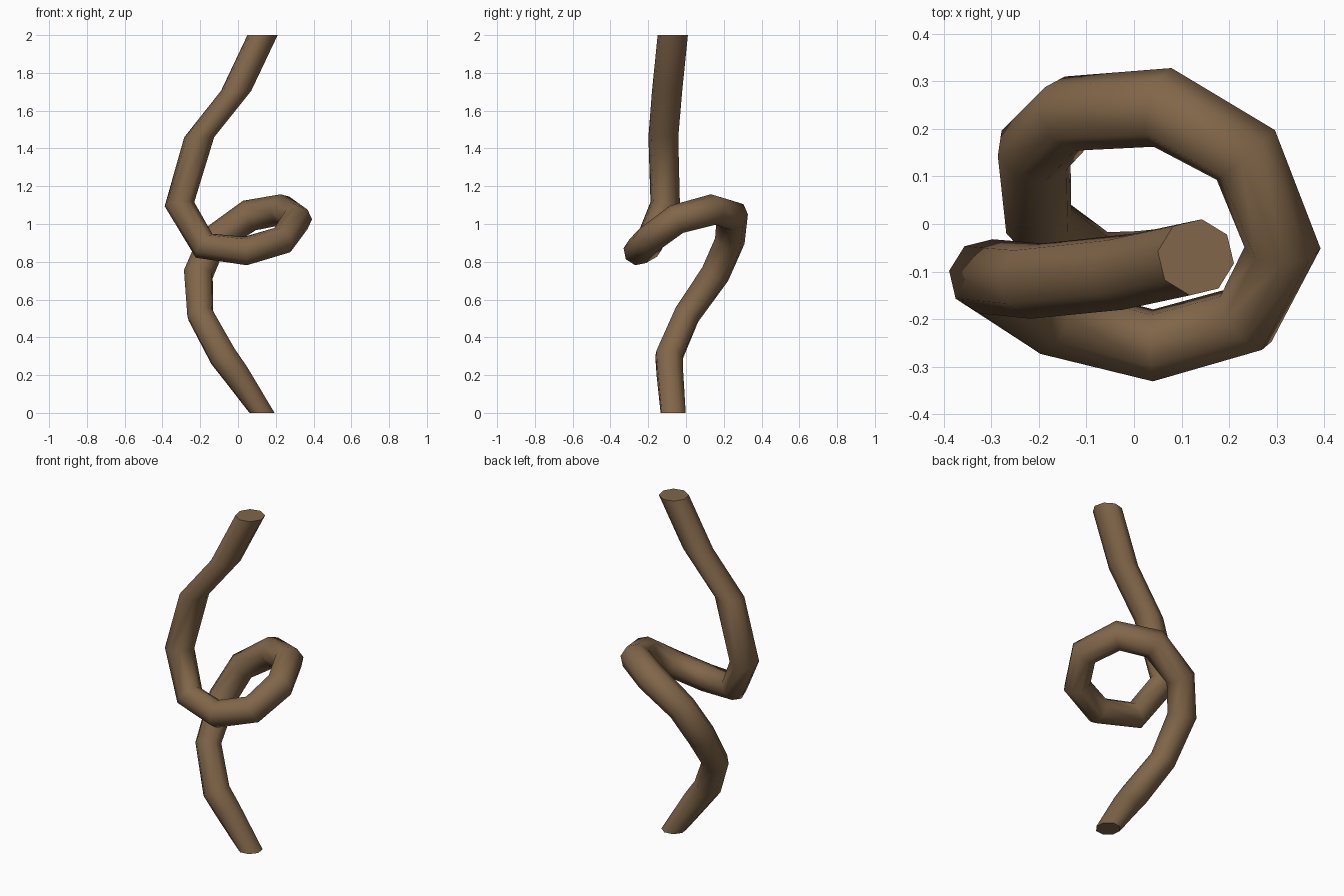
import bpy, bmesh, math
from mathutils import Vector

cube = bpy.data.objects.get("Cube")
if cube:
    bpy.data.objects.remove(cube, do_unlink=True)

SIDES = 8

# Centre line of the vine from top to bottom: x, y, z, radius
PATH = [
    (0.13, -0.07, 2.0, 0.081),
    (-0.01, -0.10, 1.705, 0.081),
    (-0.205, -0.12, 1.46, 0.08),
    (-0.31, -0.11, 1.105, 0.08),
    (-0.18, -0.20, 0.885, 0.077),
    (0.04, -0.255, 0.857, 0.077),
    (0.235, -0.20, 0.915, 0.077),
    (0.312, -0.05, 1.025, 0.08),
    (0.235, 0.145, 1.077, 0.082),
    (0.06, 0.245, 1.045, 0.085),
    (-0.135, 0.232, 0.91, 0.08),
    (-0.21, 0.155, 0.735, 0.08),
    (-0.20, 0.005, 0.52, 0.073),
    (-0.08, -0.09, 0.30, 0.077),
    (-0.01, -0.085, 0.205, 0.073),
    (0.127, -0.068, 0.0, 0.069),
]
LEVEL_RINGS = {0, 1, 2, len(PATH) - 1}  # rings that lie flat

points = [Vector(p[:3]) for p in PATH]


def ring_normal(i):
    if i in LEVEL_RINGS:
        return Vector((0, 0, -1))
    before = (points[i] - points[i - 1]).normalized()
    after = (points[i + 1] - points[i]).normalized()
    return (before + after).normalized()


# Sweep an eight-sided ring along the centre line without twist
bm = bmesh.new()
rings = []
normal = ring_normal(0)
roll = math.radians(-9)
side = Vector((math.cos(roll), math.sin(roll), 0))
for i, centre in enumerate(points):
    new_normal = ring_normal(i)
    side = normal.rotation_difference(new_normal) @ side
    normal = new_normal
    up = normal.cross(side)
    radius = PATH[i][3]
    ring = []
    for k in range(SIDES):
        a = math.tau * k / SIDES
        offset = side * math.cos(a) + up * math.sin(a)
        ring.append(bm.verts.new(centre + offset * radius))
    rings.append(ring)

for upper, lower in zip(rings, rings[1:]):
    for k in range(SIDES):
        n = (k + 1) % SIDES
        bm.faces.new((upper[k], upper[n], lower[n], lower[k]))

# Flat cut ends
bm.faces.new(rings[0])
bm.faces.new(rings[-1])
bmesh.ops.recalc_face_normals(bm, faces=bm.faces)

mesh = bpy.data.meshes.new("twisted_vine")
bm.to_mesh(mesh)
bm.free()
vine = bpy.data.objects.new("twisted_vine", mesh)
bpy.context.collection.objects.link(vine)

# Bark colour
bark = bpy.data.materials.new("bark_brown")
bark.use_nodes = True
colour = (0.22, 0.133, 0.067, 1)
bark.diffuse_color = colour
bark.node_tree.nodes["Principled BSDF"].inputs["Base Color"].default_value = colour
mesh.materials.append(bark)

# Smooth sides, sharp cut ends
bpy.ops.object.select_all(action="DESELECT")
vine.select_set(True)
bpy.context.view_layer.objects.active = vine
bpy.ops.object.shade_smooth_by_angle(angle=math.radians(50))
